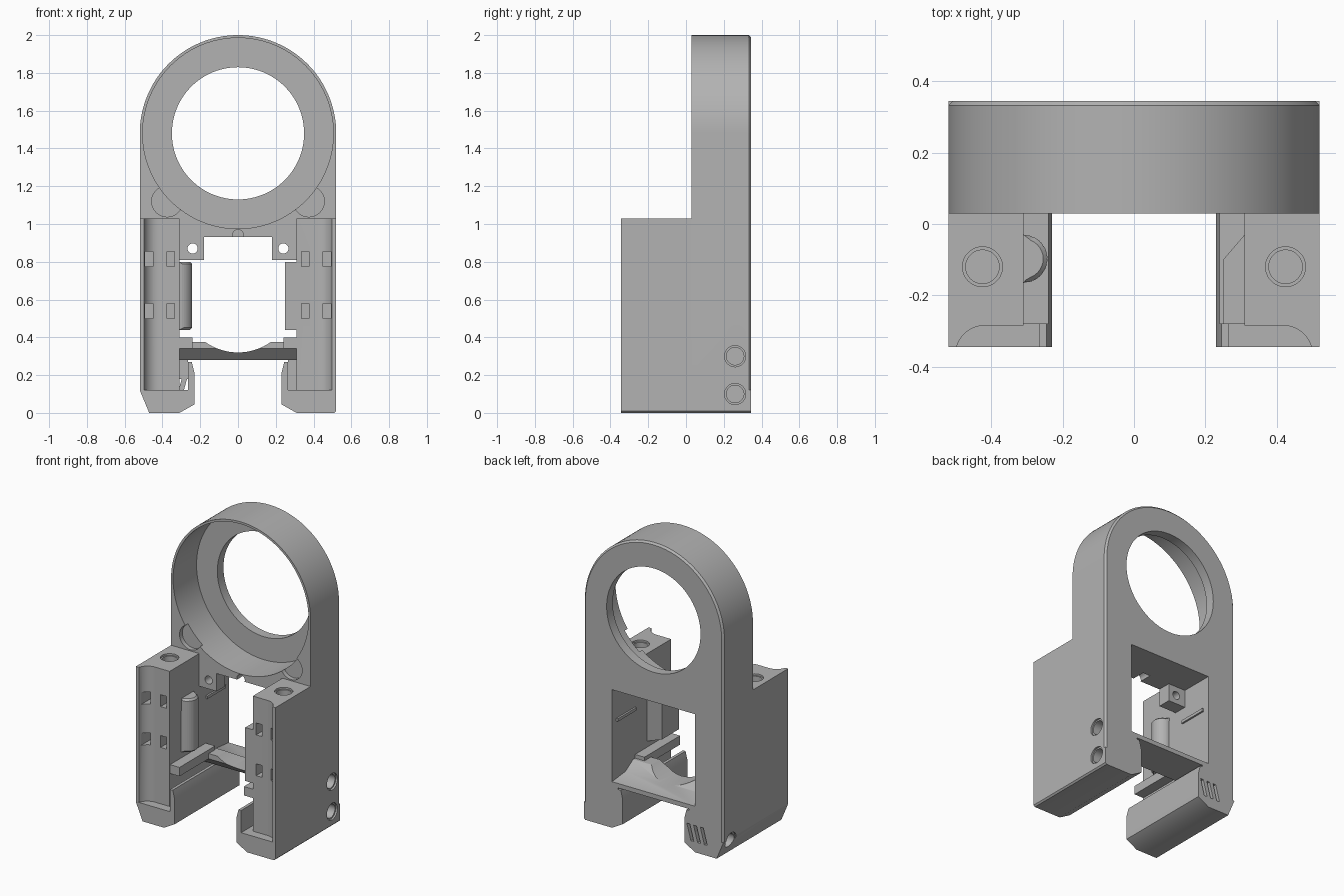
import bpy, bmesh, math

cube = bpy.data.objects.get("Cube")
if cube:
    bpy.data.objects.remove(cube)

mat = bpy.data.materials.new("plain grey")
mat.use_nodes = True
GREY = (0.45, 0.45, 0.45, 1)
mat.diffuse_color = GREY
mat.node_tree.nodes["Principled BSDF"].inputs["Base Color"].default_value = GREY

BACK, FRONT = 0.345, -0.345
FACE = 0.03          # front face of the upright plate
RING_Z, RING_R = 1.48, 0.52


def place(axis, a, b, d):
    return {"X": (d, a, b), "Y": (a, d, b), "Z": (a, b, d)}[axis]


def prism(name, pts, axis, lo, hi, chamfer=None):
    """Extrude a closed outline along an axis; chamfer is an edge test."""
    bm = bmesh.new()
    low = [bm.verts.new(place(axis, a, b, lo)) for a, b in pts]
    high = [bm.verts.new(place(axis, a, b, hi)) for a, b in pts]
    n = len(pts)
    bm.faces.new(low)
    bm.faces.new(high)
    for i in range(n):
        j = (i + 1) % n
        bm.faces.new((low[i], low[j], high[j], high[i]))
    bmesh.ops.recalc_face_normals(bm, faces=bm.faces)
    if chamfer:
        edges = [e for e in bm.edges if all(chamfer(v.co) for v in e.verts)]
        bmesh.ops.bevel(bm, geom=edges, offset=0.012, segments=1, affect="EDGES")
    mesh = bpy.data.meshes.new(name)
    bm.to_mesh(mesh)
    bm.free()
    mesh.materials.append(mat)
    ob = bpy.data.objects.new(name, mesh)
    bpy.context.collection.objects.link(ob)
    return ob


def arc(ca, cb, r, start, end, n):
    angles = [math.radians(start + (end - start) * i / n) for i in range(n + 1)]
    return [(ca + r * math.cos(t), cb + r * math.sin(t)) for t in angles]


def rod(axis, a, b, r, lo, hi, n=48):
    return prism("cutter", arc(a, b, r, 0, 360, n)[:-1], axis, lo, hi)


def box(name, x0, x1, y0, y1, z0, z1):
    return prism(name, [(x0, y0), (x1, y0), (x1, y1), (x0, y1)], "Z", z0, z1)


def side_box(name, s, x0, x1, *rest):
    return box(name, min(s * x0, s * x1), max(s * x0, s * x1), *rest)


def cut(ob, *cutters):
    bpy.context.view_layer.objects.active = ob
    for c in cutters:
        c.hide_render = True
        mod = ob.modifiers.new("cut", "BOOLEAN")
        mod.operation, mod.solver, mod.object = "DIFFERENCE", "EXACT", c
        bpy.ops.object.modifier_apply(modifier=mod.name)
        bpy.data.objects.remove(c)


def flip(pts, s):
    return [(s * a, b) for a, b in pts]


def side_holes(ob, s):
    for z in ((0.1, 0.3) if s > 0 else (0.1,)):
        for r, depth in ((0.056, 0.012), (0.046, 0.12)):
            ends = sorted((s * (0.52 - depth), s * 0.6))
            cut(ob, rod("X", 0.26, z, r, *ends))


def vent_slots(ob):
    for i in range(3):
        x = -0.40 + i * 0.05
        slot = [(x, 0.07), (x + 0.022, 0.07), (x + 0.052, 0.18), (x + 0.03, 0.18)]
        cut(ob, prism("cutter", slot, "Y", 0.26, 0.4))


# Upright plate with a round head and a rectangular window
outline = arc(0, RING_Z, RING_R, 0, 180, 64) + [
    (-0.52, 0.12), (-0.31, 0.12), (-0.31, 0.93),
    (0.31, 0.93), (0.31, 0.12), (0.52, 0.12)]
plate = prism("upright_plate", outline, "Y", FACE, BACK,
              lambda v: v.y > 0.3 and (abs(v.x) > 0.5 or v.z > 1.4))
cut(plate, rod("Y", 0, RING_Z, 0.505, -0.1, 0.28, 96),
    rod("Y", 0, RING_Z, 0.35, 0.2, 0.5, 96))
for s in (-1, 1):
    cut(plate, rod("Y", s * 0.375, 1.12, 0.082, -0.1, 0.06))
    side_holes(plate, s)
vent_slots(plate)
cut(plate, rod("Y", 0, 0.94, 0.03, -0.1, 0.12, 24))

for s, side in ((-1, "right"), (1, "left")):
    # Front column with a scooped face, strap slots and a screw hole
    profile = [(0.52, FACE), (0.31, FACE), (0.31, -0.285), (0.42, -0.285)]
    profile += arc(0.42, -0.365, 0.08, 90, 15, 10) + [(0.52, FRONT)]
    column = prism(side + "_column", flip(profile, s), "Z", 0.12, 1.03)
    cut(column, rod("Z", s * 0.425, -0.12, 0.056, 1.018, 1.1),
        rod("Z", s * 0.425, -0.12, 0.047, 0.85, 1.1))
    for x in (0.335, 0.45):
        for z in (0.5, 0.775):
            cut(column, side_box("cutter", s, x, x + 0.042, -0.4, -0.22, z, z + 0.08))

    # Foot with an upright inner lip
    corner = [(0.52, 0.12), (0.47, 0)] if s < 0 else [(0.52, 0.12), (0.52, 0.01), (0.51, 0)]
    profile = corner + [(0.31, 0), (0.23, 0.045), (0.23, 0.21), (0.245, 0.27),
                        (0.265, 0.27), (0.265, 0.12)]
    foot = prism(side + "_foot", flip(profile, s), "Y", FRONT, BACK)
    side_holes(foot, s)
    if s < 0:
        vent_slots(foot)
    end = side_box(side + "_pocket_end", s, 0.265, 0.31, 0.28, BACK, 0.12, 0.29)
    if s < 0:
        vent_slots(end)

    # Support rail and small locating rib on the inner wall
    side_box(side + "_rail", s, 0.24, 0.31, -0.28, 0.1, 0.34, 0.40)
    side_box(side + "_rib", s, 0.298, 0.31, 0.10, 0.30, 0.70, 0.72)

    # Screw tab in the upper window corner
    tab = side_box(side + "_screw_tab", s, 0.18, 0.31, FACE, 0.12, 0.81, 0.93)
    cut(tab, rod("Y", s * 0.24, 0.87, 0.027, -0.1, 0.3, 24))

# Inner grips: rounded on one column, wedge shaped on the other
grip = [(-0.31, -0.03)] + arc(-0.31, -0.0975, 0.0675, 90, -90, 16)[1:-1] + [(-0.31, -0.165)]
prism("right_grip", grip, "Z", 0.44, 0.80,
      lambda v: abs(v.z - 0.62) > 0.17 and v.x > -0.309)
prism("left_grip", [(0.31, -0.03), (0.25, -0.10), (0.25, -0.28), (0.31, -0.28)],
      "Z", 0.44, 0.80)

# Cross bar with a rounded cradle
profile = [(0.345, 0.28), (0.345, 0.31), (0.20, 0.325), (0.12, 0.375),
           (FACE, 0.375), (FACE, 0.34), (0.09, 0.28)]
bar = prism("cross_bar", profile, "X", -0.31, 0.31)
cut(bar, rod("Y", 0, 0.62, 0.30, -0.2, 0.5, 80))

bpy.ops.object.select_all(action="DESELECT")
for ob in bpy.context.collection.objects:
    if ob.type == "MESH":
        ob.select_set(True)
        bpy.context.view_layer.objects.active = ob
bpy.ops.object.shade_smooth_by_angle(angle=math.radians(30))
